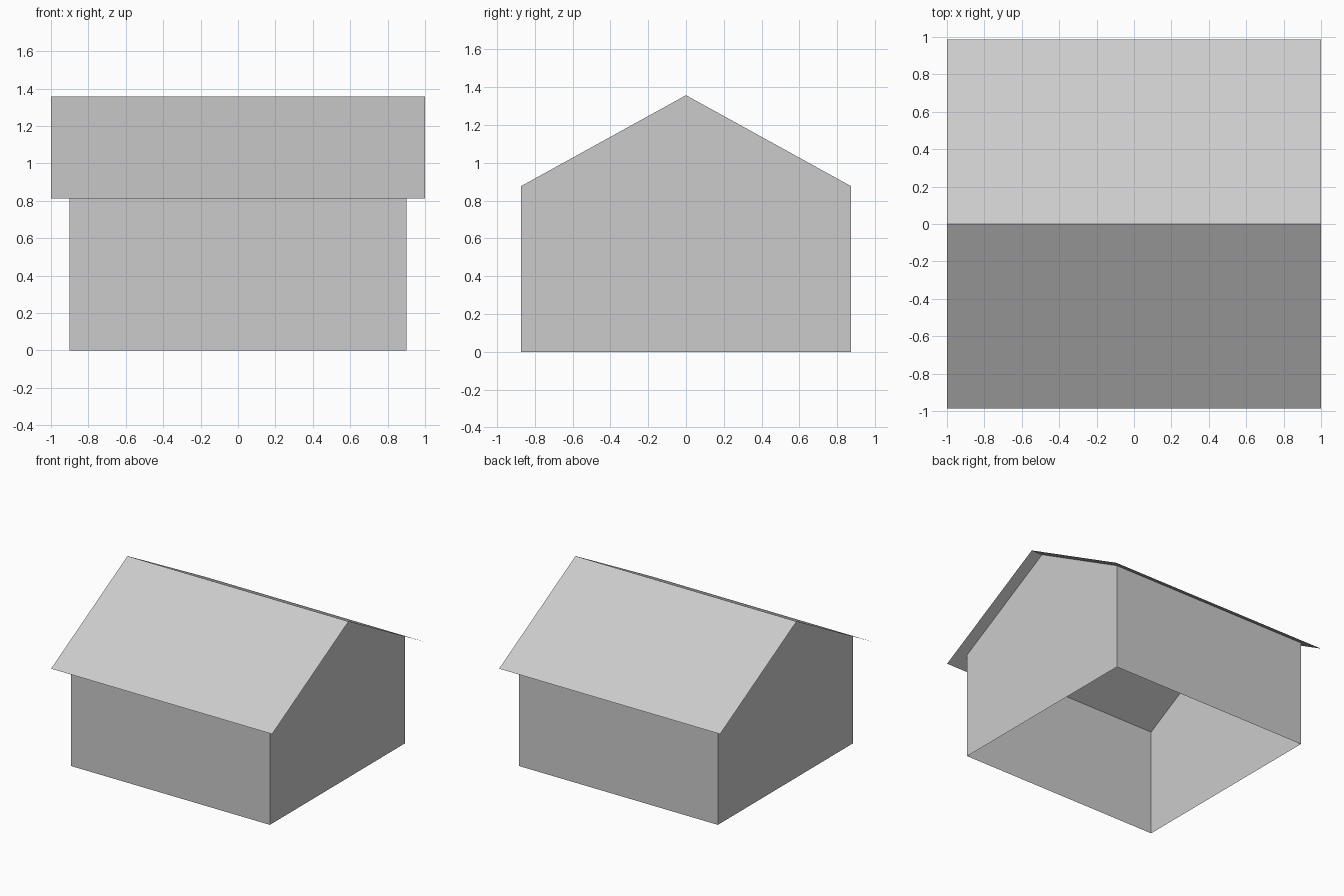
import bpy
import bmesh

cube = bpy.data.objects.get("Cube")
if cube:
    bpy.data.objects.remove(cube, do_unlink=True)

RIDGE = 1.357
EAVE_Y, EAVE_Z = 0.987, 0.813
WALL_X, WALL_Y = 0.9, 0.873
ROOF_X = 1.0
WALL_Z = RIDGE - WALL_Y * (RIDGE - EAVE_Z) / EAVE_Y

grey = bpy.data.materials.new("light_grey")
grey.use_nodes = True
colour = (0.6, 0.6, 0.6, 1)
grey.diffuse_color = colour
grey.node_tree.nodes["Principled BSDF"].inputs["Base Color"].default_value = colour


def sheet(name, profile, half_x, capped=False):
    """Sweep a (y, z) profile along x as a thin sheet, optionally closing both ends."""
    bm = bmesh.new()
    right, left = ([bm.verts.new((x, y, z)) for y, z in profile]
                   for x in (-half_x, half_x))
    for i in range(len(profile) - 1):
        bm.faces.new((right[i], left[i], left[i + 1], right[i + 1]))
    if capped:
        bm.faces.new(right)
        bm.faces.new(left[::-1])
    mesh = bpy.data.meshes.new(name)
    bm.to_mesh(mesh)
    bm.free()
    mesh.materials.append(grey)
    obj = bpy.data.objects.new(name, mesh)
    bpy.context.collection.objects.link(obj)
    return obj


# Pitched roof, two overhanging slopes
sheet("roof", [(-EAVE_Y, EAVE_Z), (0, RIDGE), (EAVE_Y, EAVE_Z)], ROOF_X)

# Front and back walls, open at the bottom
for name, side in (("front_wall", -1), ("back_wall", 1)):
    line = [(side * WALL_Y, 0), (side * WALL_Y, WALL_Z)]
    sheet(name, line if side < 0 else line[::-1], WALL_X)

# Gable walls reaching up to the ridge
gable = [(-WALL_Y, 0), (-WALL_Y, WALL_Z), (0, RIDGE), (WALL_Y, WALL_Z), (WALL_Y, 0)]
for name, side in (("right_gable", -1), ("left_gable", 1)):
    bm = bmesh.new()
    points = gable if side < 0 else gable[::-1]
    bm.faces.new([bm.verts.new((side * WALL_X, y, z)) for y, z in points])
    bm.normal_update()
    if bm.faces[:][0].normal.x * side < 0:
        bmesh.ops.reverse_faces(bm, faces=bm.faces[:])
    mesh = bpy.data.meshes.new(name)
    bm.to_mesh(mesh)
    bm.free()
    mesh.materials.append(grey)
    bpy.context.collection.objects.link(bpy.data.objects.new(name, mesh))
